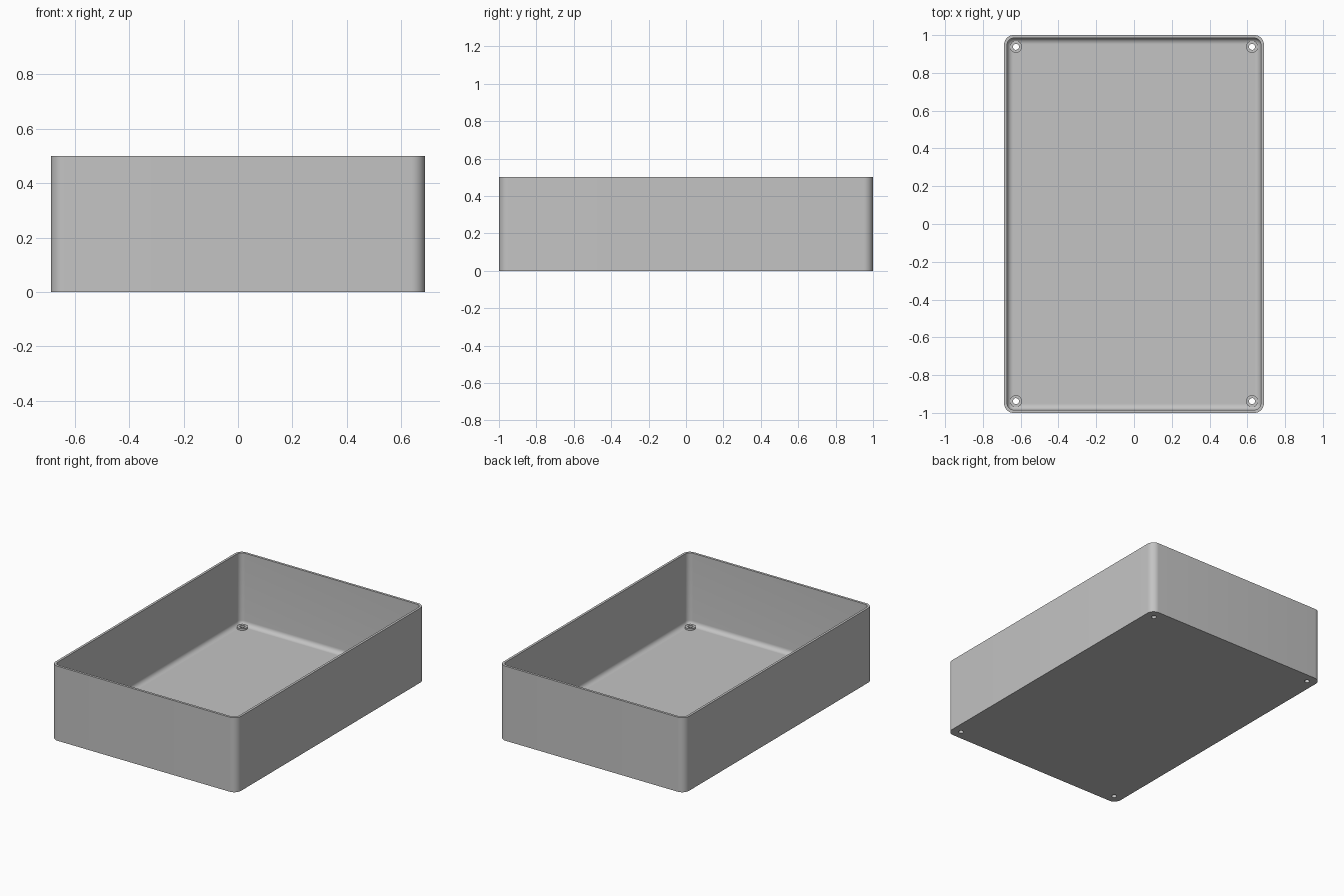
import bpy, bmesh, math
from mathutils import Matrix

old = bpy.data.objects.get("Cube")
if old:
    bpy.data.objects.remove(old, do_unlink=True)

HALF_X, HALF_Y, HEIGHT = 0.6875, 1.0, 0.5
WALL, FLOOR, CORNER, FILLET = 0.016, 0.018, 0.05, 0.03
HOLE_X, HOLE_Y = 0.625, 0.938

grey = bpy.data.materials.new("plain grey")
grey.use_nodes = True
grey.diffuse_color = (0.55, 0.55, 0.55, 1)
grey.node_tree.nodes["Principled BSDF"].inputs["Base Color"].default_value = grey.diffuse_color


def make_object(name, bm):
    bmesh.ops.recalc_face_normals(bm, faces=bm.faces)
    mesh = bpy.data.meshes.new(name)
    bm.to_mesh(mesh)
    bm.free()
    mesh.materials.append(grey)
    ob = bpy.data.objects.new(name, mesh)
    bpy.context.collection.objects.link(ob)
    return ob


def rounded_ring(bm, inset, z, steps=10):
    """Rounded rectangle of vertices, shrunk by inset."""
    r = CORNER - inset
    ring = []
    for k, (sx, sy) in enumerate([(1, 1), (-1, 1), (-1, -1), (1, -1)]):
        for i in range(steps + 1):
            a = math.pi / 2 * (k + i / steps)
            ring.append(bm.verts.new((sx * (HALF_X - CORNER) + r * math.cos(a),
                                      sy * (HALF_Y - CORNER) + r * math.sin(a), z)))
    return ring


def corner_cylinders(name, radius, z0, z1):
    """One upright cylinder near each corner of the floor."""
    bm = bmesh.new()
    for sx in (-1, 1):
        for sy in (-1, 1):
            place = Matrix.Translation((sx * HOLE_X, sy * HOLE_Y, (z0 + z1) / 2))
            bmesh.ops.create_cone(bm, cap_ends=True, segments=32, radius1=radius,
                                  radius2=radius, depth=z1 - z0, matrix=place)
    return make_object(name, bm)


# Open tray: outer wall, rim, inner wall and filleted floor
sections = [(0, 0), (0, HEIGHT), (WALL, HEIGHT)]
for i in range(9):
    a = math.pi / 2 * i / 8
    sections.append((WALL + FILLET * (1 - math.cos(a)), FLOOR + FILLET * (1 - math.sin(a))))
bm = bmesh.new()
rings = [rounded_ring(bm, inset, z) for inset, z in sections]
for low, high in zip(rings, rings[1:]):
    for i in range(len(low)):
        j = (i + 1) % len(low)
        bm.faces.new((low[i], low[j], high[j], high[i]))
bm.faces.new(rings[0])
bm.faces.new(rings[-1])
tray = make_object("tray", bm)

# Screw bosses joined on, then screw holes cut through
helpers = [(corner_cylinders("screw_bosses", 0.032, 0.006, 0.03), "UNION"),
           (corner_cylinders("screw_hole_cutters", 0.016, -0.1, 0.2), "DIFFERENCE")]
for helper, operation in helpers:
    helper.hide_render = True
    mod = tray.modifiers.new(helper.name, "BOOLEAN")
    mod.operation = operation
    mod.solver = "EXACT"
    mod.object = helper

bpy.context.view_layer.update()
graph = bpy.context.evaluated_depsgraph_get()
finished = bpy.data.meshes.new_from_object(tray.evaluated_get(graph))
tray.modifiers.clear()
tray.data = finished
for helper, operation in helpers:
    bpy.data.objects.remove(helper, do_unlink=True)

# Smooth corners and fillets, sharp rim
bpy.ops.object.select_all(action="DESELECT")
tray.select_set(True)
bpy.context.view_layer.objects.active = tray
bpy.ops.object.shade_smooth_by_angle(angle=math.radians(30))
